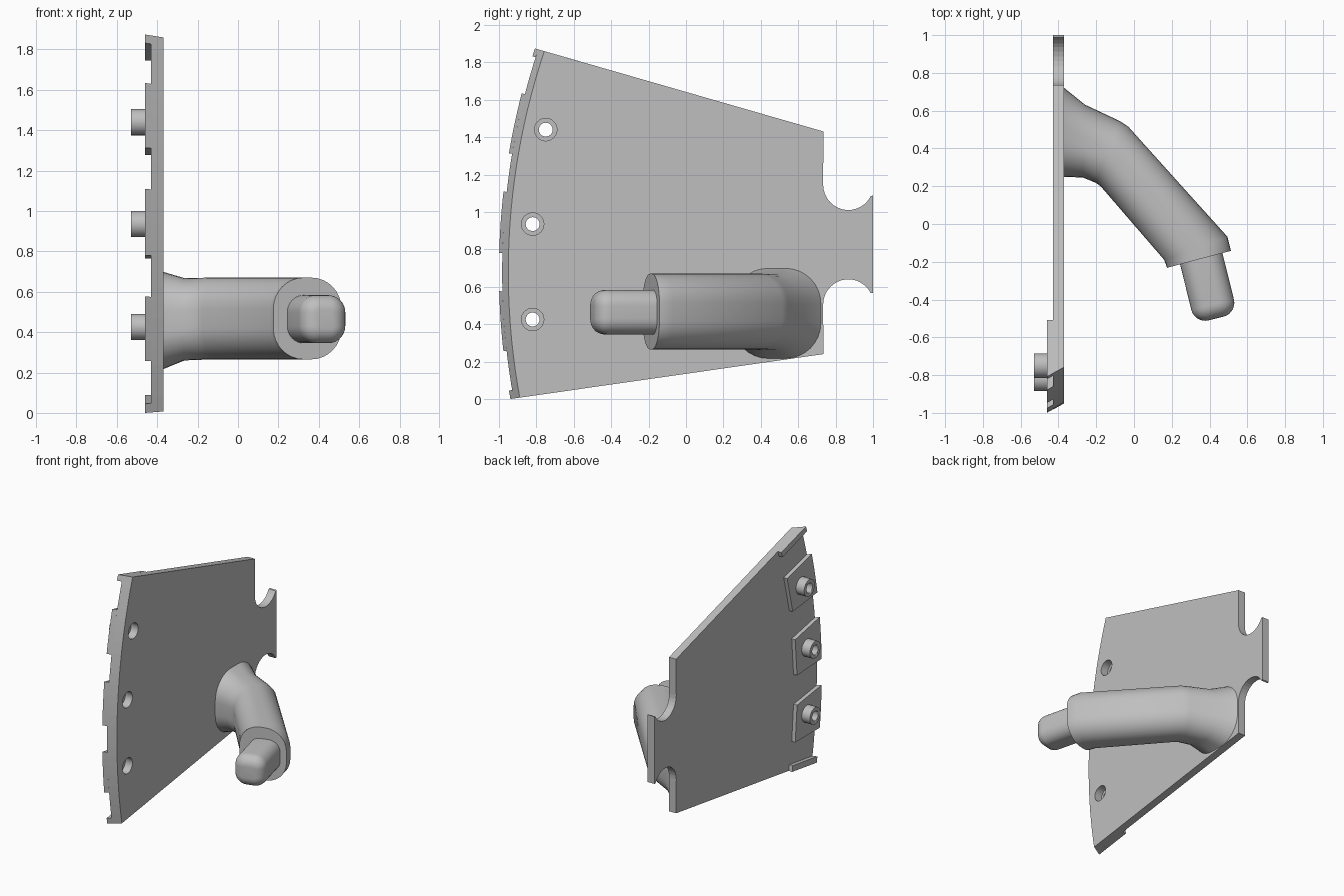
import bpy, bmesh, math
from mathutils import Vector

cube = bpy.data.objects.get("Cube")
if cube:
    bpy.data.objects.remove(cube, do_unlink=True)

grey = bpy.data.materials.new("light grey")
grey.use_nodes = True
grey.diffuse_color = (0.52, 0.52, 0.52, 1)
grey.node_tree.nodes["Principled BSDF"].inputs["Base Color"].default_value = (0.52, 0.52, 0.52, 1)


def loft(name, rings, smooth=False):
    """Skin a list of equal rings and cap both ends."""
    bm = bmesh.new()
    loops = [[bm.verts.new(p) for p in ring] for ring in rings]
    n = len(loops[0])
    for a, b in zip(loops, loops[1:]):
        for i in range(n):
            j = (i + 1) % n
            bm.faces.new((a[i], a[j], b[j], b[i]))
    bm.faces.new(loops[0][::-1])
    bm.faces.new(loops[-1])
    bmesh.ops.recalc_face_normals(bm, faces=bm.faces)
    mesh = bpy.data.meshes.new(name)
    bm.to_mesh(mesh)
    bm.free()
    obj = bpy.data.objects.new(name, mesh)
    bpy.context.collection.objects.link(obj)
    mesh.materials.append(grey)
    if smooth:
        bpy.ops.object.select_all(action='DESELECT')
        obj.select_set(True)
        bpy.context.view_layer.objects.active = obj
        bpy.ops.object.shade_smooth_by_angle(angle=math.radians(32))
    return obj


def disc(x, centre, r, n=32):
    return [(x, centre[0] + r * math.cos(2 * math.pi * i / n),
             centre[1] + r * math.sin(2 * math.pi * i / n)) for i in range(n)]


def drill(obj, centre, r):
    """Cut a round hole along x."""
    cutter = loft("hole_cutter", [disc(-0.7, centre, r), disc(-0.2, centre, r)], True)
    cutter.hide_render = True
    cutter.hide_set(True)
    mod = obj.modifiers.new("hole", 'BOOLEAN')
    mod.object = cutter
    mod.operation = 'DIFFERENCE'
    mod.solver = 'EXACT'


# Curved front edge of the panel, bevelled by a shift that grows with x
RADIUS, MID = 3.8, 0.68
BACK, INNER, OUTER = -0.46, -0.43, -0.37
SHIFT = {BACK: 0.0, INNER: 0.017, OUTER: 0.05}


def edge(x, z0, z1, s0, s1, n):
    pts = []
    for i in range(n + 1):
        t = i / n
        z = z0 + (z1 - z0) * t
        y = -1 + RADIUS - math.sqrt(RADIUS ** 2 - (z - MID) ** 2)
        pts.append((x, y + SHIFT[x], z + (s0 + (s1 - s0) * t) * SHIFT[x]))
    return pts


def notch(x, zc, a0, a1):
    out = []
    for i in range(15):
        a = math.radians(a0 + (a1 - a0) * i / 14)
        out.append((x, 0.868 + 0.135 * math.cos(a), zc + 0.137 * math.sin(a)))
    return out


# Main panel with two round notches at the rear
def panel_ring(x):
    return (edge(x, 0, 1.874, 0.143, -0.287, 24)
            + [(x, 0.735, 1.43)] + notch(x, 1.147, 180, 333) + [(x, 1.0, 1.088)]
            + [(x, 1.0, 0.568)] + notch(x, 0.503, 27, 180) + [(x, 0.735, 0.24)])


panel = loft("panel", [panel_ring(INNER), panel_ring(OUTER)])


# Raised pads and end strips on the outer side
def pad(name, z0, z1, s0, s1, length=0.3):
    rings = []
    for x in (BACK, INNER):
        pts = edge(x, z0, z1, s0, s1, 6)
        base = edge(BACK, z0, z1, s0, s1, 6)
        pts += [(x, base[i][1] + length, base[i][2] + s * length) for i, s in ((-1, s1), (0, s0))]
        rings.append(pts)
    return loft(name, rings)


pad("top_strip", 1.832, 1.874, -0.287, -0.287)
pad("bottom_strip", 0, 0.045, 0.143, 0.143)
pads = [pad("upper_pad", 1.313, 1.634, -0.12, -0.25),
        pad("middle_pad", 0.78, 1.11, -0.05, -0.2),
        pad("lower_pad", 0.256, 0.577, 0, -0.14)]

# Tubular bosses with a counterbored hole through the panel
for plate, centre in zip(pads, ((-0.75, 1.44), (-0.82, 0.935), (-0.82, 0.425))):
    drill(panel, centre, 0.06)
    drill(plate, centre, 0.037)
    boss = loft("boss", [disc(-0.53, centre, 0.065), disc(BACK, centre, 0.065)], True)
    drill(boss, centre, 0.037)


def section(a, b, z0, z1, r, steps=8):
    """Upright rounded rectangle between two plan points."""
    a, b = Vector(a), Vector(b)
    w, h = (b - a).length / 2, (z1 - z0) / 2
    mid, along = (a + b) / 2, (b - a).normalized()
    r = min(r, w, h)
    pts = []
    for k, (sx, sz) in enumerate(((1, 1), (-1, 1), (-1, -1), (1, -1))):
        for i in range(steps + 1):
            ang = math.pi / 2 * (k + i / steps)
            u = sx * (w - r) + r * math.cos(ang)
            v = sz * (h - r) + r * math.sin(ang)
            p = mid + along * u
            pts.append((p.x, p.y, (z0 + z1) / 2 + v))
    return pts


# Bent arm flaring into the panel
loft("arm", [
    section((-0.375, 0.25), (-0.375, 0.725), 0.215, 0.70, 0.19),
    section((-0.27, 0.246), (-0.26, 0.632), 0.26, 0.667, 0.16),
    section((-0.20, 0.217), (-0.075, 0.545), 0.265, 0.67, 0.16),
    section((-0.175, 0.198), (-0.03, 0.515), 0.265, 0.67, 0.155),
    section((0.16, -0.19), (0.495, -0.068), 0.265, 0.67, 0.155),
    section((0.175, -0.232), (0.513, -0.142), 0.265, 0.67, 0.155)], True)

# Rounded peg at the end of the arm
axis = Vector((0.24, -0.971))
side = Vector((0.971, 0.24))
start, length, rim = Vector((0.354, -0.175)), 0.335, 0.075
stations = [(0, 0)] + [(length - rim + rim * math.sin(a), rim * (1 - math.cos(a)))
                       for a in (math.pi / 2 * i / 7 for i in range(8))]
rings = []
for t, inset in stations:
    c, w = start + axis * t, 0.116 - inset
    rings.append(section(c - side * w, c + side * w, 0.345 + inset, 0.583 - inset,
                         max(0.085 - inset, 0.01)))
loft("peg", rings, True)
